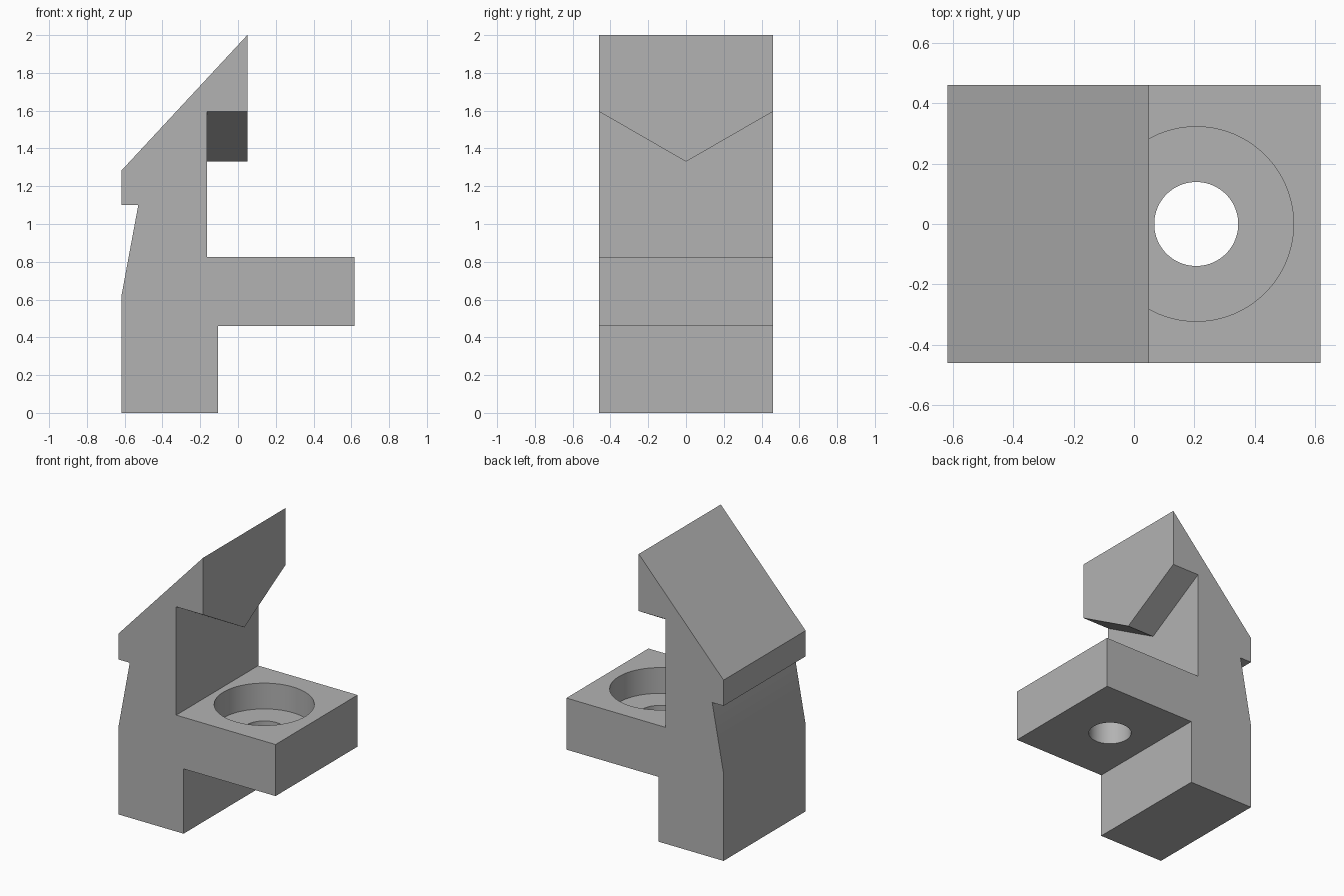
import bpy
import bmesh
from mathutils import Vector

if "Cube" in bpy.data.objects:
    bpy.data.objects.remove(bpy.data.objects["Cube"], do_unlink=True)

HALF = 0.46            # half the width of the bracket
HOLE_X = 0.206         # axis of the bolt hole

grey = bpy.data.materials.new("Neutral grey")
grey.use_nodes = True
grey.diffuse_color = (0.45, 0.45, 0.45, 1)
grey.node_tree.nodes["Principled BSDF"].inputs["Base Color"].default_value = grey.diffuse_color


def prism(name, points, offset):
    """Extrude a closed outline of 3D points along an offset."""
    bm = bmesh.new()
    face = bm.faces.new([bm.verts.new(p) for p in points])
    moved = bmesh.ops.extrude_face_region(bm, geom=[face])["geom"]
    bmesh.ops.translate(bm, vec=Vector(offset),
                        verts=[v for v in moved if isinstance(v, bmesh.types.BMVert)])
    bmesh.ops.recalc_face_normals(bm, faces=bm.faces)
    mesh = bpy.data.meshes.new(name)
    bm.to_mesh(mesh)
    bm.free()
    mesh.materials.append(grey)
    obj = bpy.data.objects.new(name, mesh)
    bpy.context.collection.objects.link(obj)
    return obj


def cylinder(name, radius, bottom, top):
    bpy.ops.mesh.primitive_cylinder_add(vertices=96, radius=radius, depth=top - bottom,
                                        location=(HOLE_X, 0, (bottom + top) / 2))
    obj = bpy.context.object
    obj.name = name
    obj.data.materials.append(grey)
    return obj


def cut(target, cutter):
    mod = target.modifiers.new(cutter.name, "BOOLEAN")
    mod.operation = "DIFFERENCE"
    mod.solver = "EXACT"
    mod.object = cutter
    bpy.context.view_layer.objects.active = target
    bpy.ops.object.modifier_apply(modifier=mod.name)
    bpy.data.objects.remove(cutter, do_unlink=True)


# Side profile: column, shelf, sloped head and rear latch lip
profile = [(-0.617, 0), (-0.105, 0), (-0.105, 0.46), (0.617, 0.46), (0.617, 0.826),
           (-0.163, 0.826), (-0.163, 1.33), (0.049, 1.33), (0.049, 2),
           (-0.617, 1.283), (-0.617, 1.1), (-0.528, 1.1), (-0.617, 0.62)]
bracket = prism("bracket", [(x, -HALF, z) for x, z in profile], (0, 2 * HALF, 0))

# Slanted cuts that leave the overhanging head with a V-shaped underside
for side in (-1, 1):
    slope = (1.595 - 1.33) / HALF
    outer = HALF + 0.1
    wedge = [(-0.163, 0, 1.33), (-0.163, side * outer, 1.33 + slope * outer),
             (-0.163, side * outer, 1.2), (-0.163, 0, 1.2)]
    cut(bracket, prism("head_cutter", wedge, (0.4, 0, 0)))

# Stepped bolt hole through the shelf
cut(bracket, cylinder("counterbore_cutter", 0.322, 0.643, 1.0))
cut(bracket, cylinder("bolt_hole_cutter", 0.139, 0.3, 0.75))

# Smooth hole walls and rear bend, crisp edges elsewhere
bpy.ops.object.select_all(action="DESELECT")
bracket.select_set(True)
bpy.context.view_layer.objects.active = bracket
bpy.ops.object.shade_smooth_by_angle(angle=0.5)
